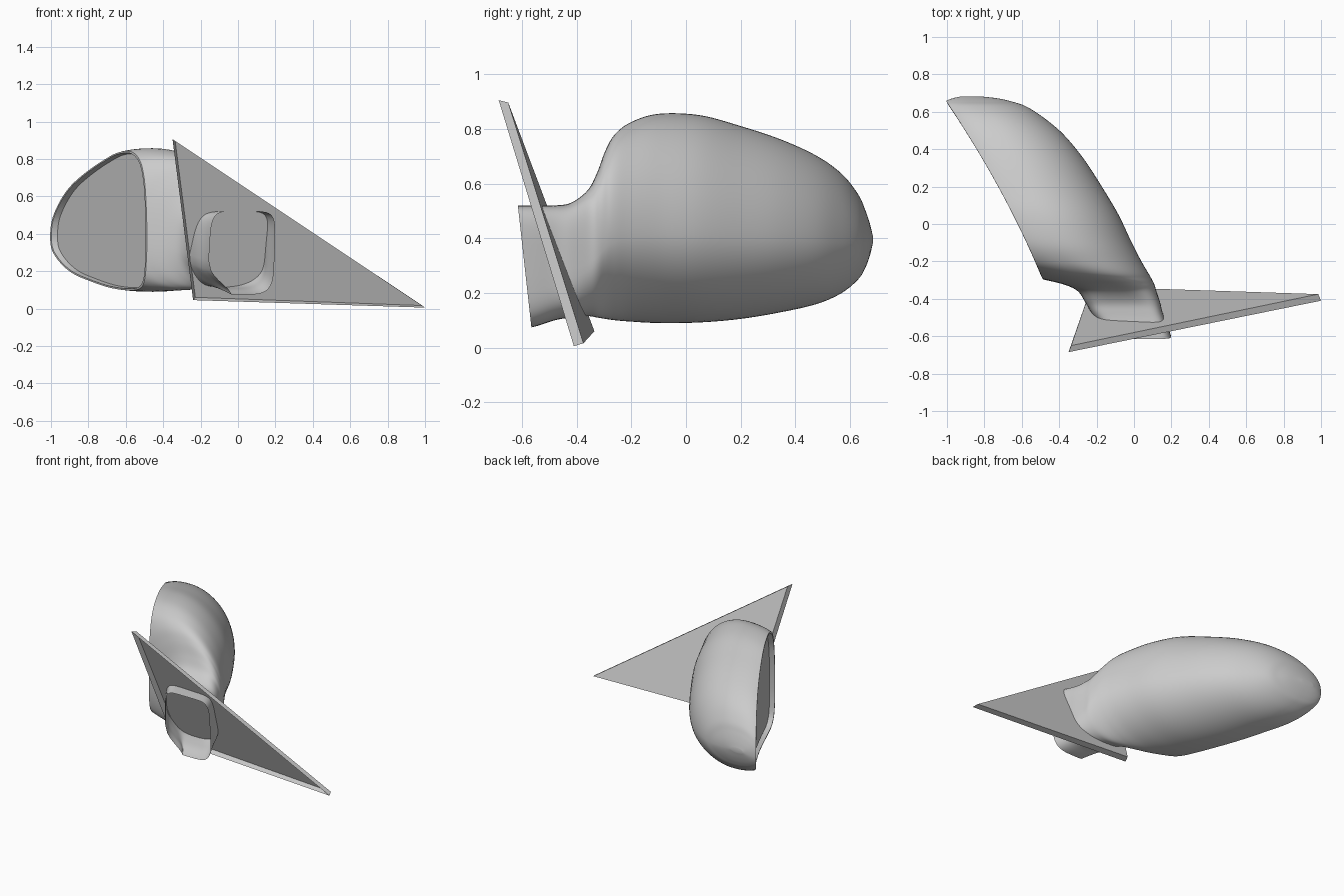
import bpy, bmesh, math
from mathutils import Vector

cube = bpy.data.objects.get("Cube")
if cube:
    bpy.data.objects.remove(cube)

grey = bpy.data.materials.new("satin_grey")
grey.use_nodes = True
colour = (0.6, 0.6, 0.6, 1)
grey.diffuse_color = colour
grey.node_tree.nodes["Principled BSDF"].inputs["Base Color"].default_value = colour


def finish(bm, name, smooth=True):
    mesh = bpy.data.meshes.new(name)
    bm.to_mesh(mesh)
    bm.free()
    mesh.materials.append(grey)
    obj = bpy.data.objects.new(name, mesh)
    bpy.context.collection.objects.link(obj)
    if smooth:
        bpy.ops.object.select_all(action='DESELECT')
        obj.select_set(True)
        bpy.context.view_layer.objects.active = obj
        bpy.ops.object.shade_smooth_by_angle(angle=math.radians(40))
    return obj


def spline(points, steps):
    """Catmull-Rom curve through the stations."""
    pts = [points[0]] + points + [points[-1]]
    out = []
    for a, b, c, d in zip(pts, pts[1:], pts[2:], pts[3:]):
        for i in range(steps):
            t = i / steps
            out.append((2 * b + (c - a) * t + (2 * a - 5 * b + 4 * c - d) * t ** 2
                        + (3 * b - a - 3 * c + d) * t ** 3) / 2)
    return out + [points[-1]]


def section(bm, station, count=72):
    """Upright section: boxy at the neck, softer on the back of the housing."""
    y, left, right, low, high = station
    t = min(1, max(0, (-0.28 - y) / 0.24))
    boxy = t * t * (3 - 2 * t)
    cx, half = (left + right) / 2, (right - left) / 2
    cz = low + 0.42 * (high - low)
    ring = []
    for i in range(count):
        a = math.tau * i / count
        c, s = math.cos(a), math.sin(a)
        soft = 2.3 if c < 0 else (2.0 if s > 0 else 1.9)
        power = soft + ((6 if s > 0 else 4) - soft) * boxy
        x = cx + half * math.copysign(abs(c) ** (2 / power), c)
        # The neck's lower corner under the mirror is drawn in
        x += 0.17 * t * max(0, -s) * max(0, -c)
        reach = high - cz if s > 0 else cz - low
        z = cz + reach * math.copysign(abs(s) ** (2 / power), s)
        ring.append(bm.verts.new((x, y, z)))
    return ring


# Housing and neck stations: y, left x, right x, low z, high z
stations = [Vector(s) for s in (
    (-.66, -.12, .22, .06, .52),
    (-.56, -.17, .185, .075, .52),
    (-.48, -.225, .155, .10, .52),
    (-.42, -.26, .14, .11, .53),
    (-.36, -.30, .12, .115, .575),
    (-.325, -.37, .11, .11, .64),
    (-.295, -.49, .095, .105, .72),
    (-.26, -.62, .075, .10, .78),
    (-.2, -.76, .04, .095, .825),
    (-.1, -.86, -.012, .09, .855),
    (.05, -.92, -.083, .092, .85),
    (.2, -.97, -.172, .105, .81),
    (.35, -1.005, -.27, .13, .76),
    (.48, -1.035, -.378, .16, .70),
    (.57, -1.035, -.485, .20, .635),
    (.63, -1.03, -.58, .25, .56),
    (.655, -1.01, -.655, .29, .505),
    (.672, -.97, -.73, .335, .455),
    (.683, -.92, -.83, .38, .41))]

bm = bmesh.new()
rings = [section(bm, s) for s in spline(stations, 6)]
for r, q in zip(rings, rings[1:]):
    for i in range(len(r)):
        j = (i + 1) % len(r)
        bm.faces.new((r[i], r[j], q[j], q[i]))
bm.faces.new(rings[-1])


def cut(point, normal):
    """Slice the shell and return the new rim edges."""
    geom = bm.verts[:] + bm.edges[:] + bm.faces[:]
    res = bmesh.ops.bisect_plane(bm, geom=geom, plane_co=point, plane_no=normal,
                                 clear_outer=True)
    return [e for e in res["geom_cut"] if isinstance(e, bmesh.types.BMEdge)]


def bow(amount):
    """Shift the shell sideways, more so low down, so a flat cut leaves a bowed rim."""
    for v in bm.verts:
        low = 1 + min(1, max(0, (.45 - v.co.z) / .35))
        v.co.x += amount * low * max(0, 1 - ((v.co.y - .18) / .47) ** 2)


# Slanted open end of the neck, then the mirror opening
cut(Vector((0, -.615, .52)), Vector((0, -.45, -.05)))
rim_normal = Vector((-.94, -.51, 0)).normalized()
bow(-.03)
edges = cut(Vector((-1, .65, .4)), rim_normal)
bow(.03)
bmesh.ops.recalc_face_normals(bm, faces=bm.faces[:])


def rim_step(edges, scale, depth):
    """Extrude the rim, shrink it and push it into the housing."""
    geom = bmesh.ops.extrude_edge_only(bm, edges=edges)["geom"]
    verts = [g for g in geom if isinstance(g, bmesh.types.BMVert)]
    lo = Vector([min(v.co[k] for v in verts) for k in range(3)])
    hi = Vector([max(v.co[k] for v in verts) for k in range(3)])
    mid = (lo + hi) / 2
    for v in verts:
        v.co = mid + (v.co - mid) * scale - rim_normal * depth
    return [g for g in geom if isinstance(g, bmesh.types.BMEdge)]


edges = rim_step(edges, 0.975, 0)
edges = rim_step(edges, 0.985, 0.033)
loop = bmesh.ops.contextual_create(bm, geom=edges)["faces"]
glass_points = [v.co.copy() for v in loop[0].verts]
bmesh.ops.delete(bm, geom=loop, context='FACES_ONLY')
bmesh.ops.recalc_face_normals(bm, faces=bm.faces[:])
finish(bm, "mirror_housing")

# Mirror glass seated inside the rim
bm = bmesh.new()
glass = bm.faces.new([bm.verts.new(p) for p in glass_points])
glass.normal_update()
if glass.normal.dot(rim_normal) < 0:
    glass.normal_flip()
finish(bm, "mirror_glass", smooth=False)

# Triangular mounting plate: a shallow tray, open towards the front
bm = bmesh.new()
front = [(-.35, -.685, .905), (-.24, -.37, .045), (1, -.41, .005)]
back = [(-.336, -.65, .896), (-.228, -.335, .06), (.985, -.375, .016)]
f = [bm.verts.new(p) for p in front]
b = [bm.verts.new(p) for p in back]
bm.faces.new(b[::-1])
for i in range(3):
    j = (i + 1) % 3
    bm.faces.new((f[i], b[i], b[j], f[j]))
bmesh.ops.recalc_face_normals(bm, faces=bm.faces[:])
finish(bm, "mounting_plate", smooth=False)
